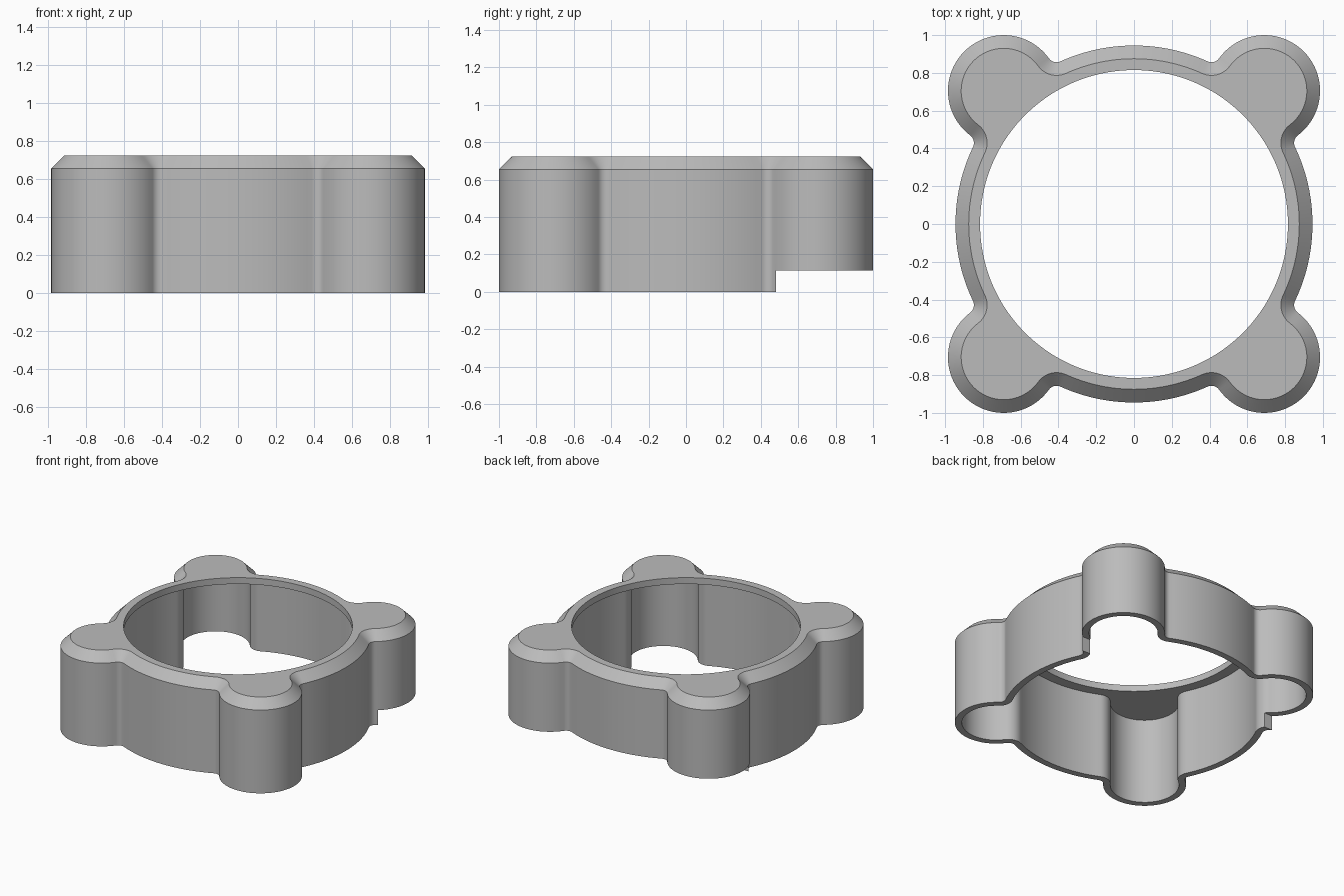
import bpy, bmesh
from math import atan2, cos, sin, sqrt, pi, tau
from mathutils import Vector

old = bpy.data.objects.get("Cube")
if old:
    bpy.data.objects.remove(old, do_unlink=True)

RING, LOBE, FILLET = 0.945, 0.295, 0.05     # outer radii
CX, CY = 0.69, 0.705                        # lobe centre
HOLE, WALL, CHAMFER = 0.815, 0.05, 0.07
HEIGHT, PLATE = 0.725, 0.05

# Fillet centre in each lobe's own frame (x axis from the middle to the lobe)
D = sqrt(CX**2 + CY**2)
far, near = RING + FILLET, LOBE + FILLET
FA = (D**2 + far**2 - near**2) / (2 * D)
FH = sqrt(far**2 - FA**2)
PHI, PSI = atan2(FH, FA), atan2(FH, FA - D)
CORNERS = [atan2(y, x) % tau for x, y in ((CX, CY), (-CX, CY), (-CX, -CY), (CX, -CY))]


def arc(cx, cy, r, start, end, n, turn):
    """Arc points in a frame turned about z, without the end point."""
    pts = []
    for i in range(n):
        t = start + (end - start) * i / n
        x, y = cx + r * cos(t), cy + r * sin(t)
        pts.append((x * cos(turn) - y * sin(turn), x * sin(turn) + y * cos(turn)))
    return pts


def outline(inset):
    """Ring with four filleted lobes, moved inward by inset."""
    pts = []
    for k, a in enumerate(CORNERS):
        f = FILLET + inset
        gap = (CORNERS[(k + 1) % 4] - a) % tau
        pts += arc(FA, -FH, f, -PHI - pi, -PSI - pi, 10, a)
        pts += arc(D, 0, LOBE - inset, -PSI, PSI, 40, a)
        pts += arc(FA, FH, f, PSI + pi, PHI + pi, 10, a)
        pts += arc(0, 0, RING - inset, PHI, gap - PHI, 24, a)
    return pts


# Round opening with one point per outline point
start = CORNERS[0] - PHI - 0.01
angles = sorted((atan2(y, x) - start) % tau for x, y in outline(CHAMFER))
hole = [(HOLE * cos(t + start), HOLE * sin(t + start)) for t in angles]

# Closed cross-section lofted through outlines
sections = [
    (outline(0), 0), (outline(0), HEIGHT - CHAMFER),
    (outline(CHAMFER), HEIGHT), (hole, HEIGHT),
    (hole, HEIGHT - PLATE), (outline(WALL), HEIGHT - PLATE),
    (outline(WALL), 0),
]
bm = bmesh.new()
loops = [[bm.verts.new((x, y, z)) for x, y in pts] for pts, z in sections]
for j, low in enumerate(loops):
    high = loops[(j + 1) % len(loops)]
    for i in range(len(low)):
        n = (i + 1) % len(low)
        bm.faces.new((low[i], low[n], high[n], high[i]))
bmesh.ops.recalc_face_normals(bm, faces=bm.faces)
mesh = bpy.data.meshes.new("housing_ring")
bm.to_mesh(mesh)
bm.free()
body = bpy.data.objects.new("housing_ring", mesh)
bpy.context.collection.objects.link(body)

# Grey material
grey = bpy.data.materials.new("grey")
grey.use_nodes = True
colour = (0.5, 0.5, 0.5, 1)
grey.diffuse_color = colour
grey.node_tree.nodes["Principled BSDF"].inputs["Base Color"].default_value = colour
mesh.materials.append(grey)

# Step cut under the back lobes
bpy.ops.mesh.primitive_cube_add(size=1)
cutter = bpy.context.object
cutter.name = "back_step_cutter"
cutter.scale = (4, 2, 1)
cutter.location = (0, 0.48 + 1, 0.115 - 0.5)
cutter.hide_render = True
cut = body.modifiers.new("back_step", "BOOLEAN")
cut.operation, cut.object, cut.solver = "DIFFERENCE", cutter, "EXACT"

bpy.ops.object.select_all(action="DESELECT")
body.select_set(True)
bpy.context.view_layer.objects.active = body
bpy.ops.object.modifier_apply(modifier=cut.name)
bpy.data.objects.remove(cutter, do_unlink=True)
bpy.ops.object.shade_smooth_by_angle(angle=pi / 6)
